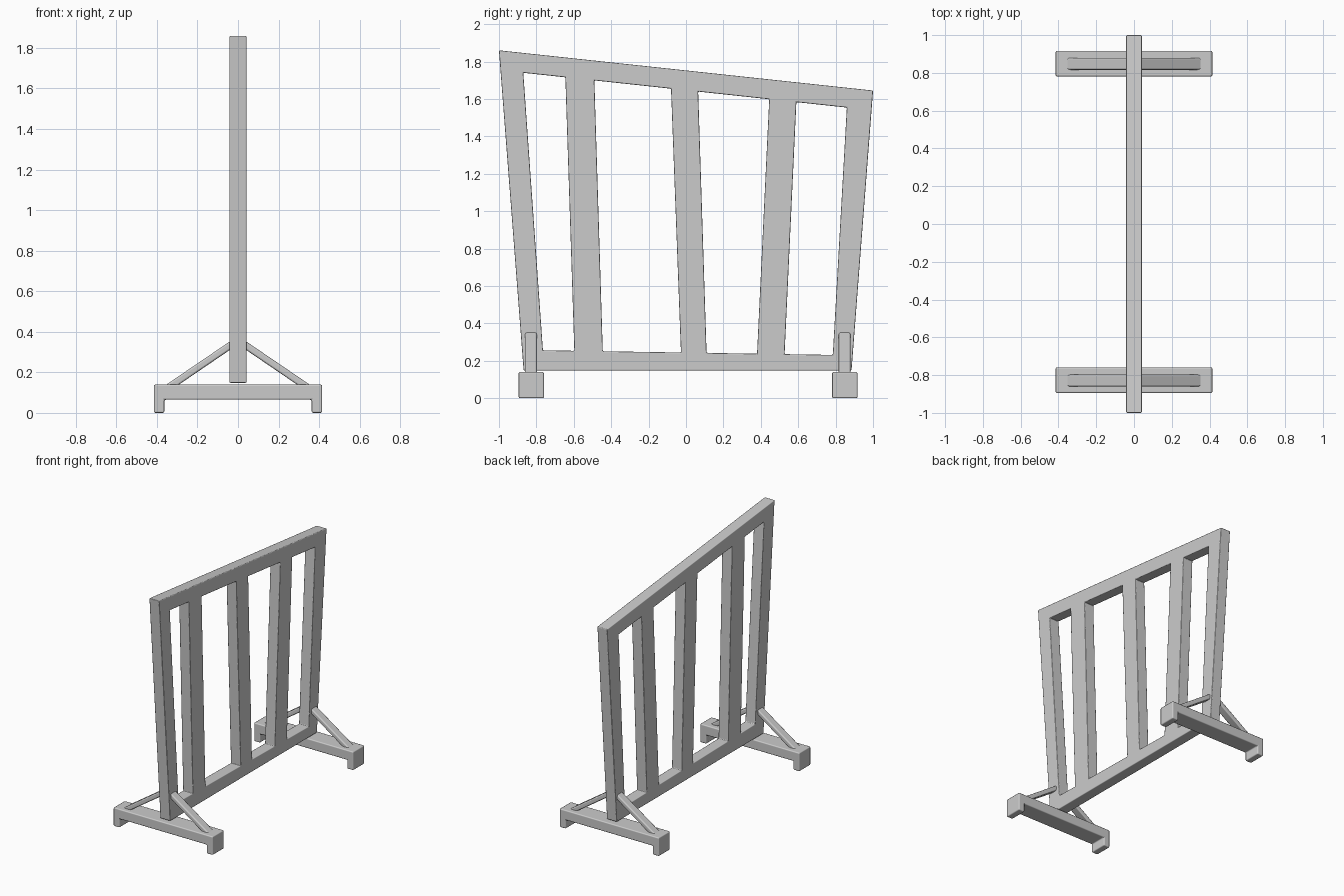
import bpy, bmesh

if "Cube" in bpy.data.objects:
    bpy.data.objects.remove(bpy.data.objects["Cube"])


def slab(name, pts, faces, to3d, half, bevel, mirror=False):
    """Extrude flat faces by +-half and soften the edges."""
    bm = bmesh.new()
    vs = [bm.verts.new(to3d(a, b, -half)) for a, b in pts]
    fs = [bm.faces.new([vs[i] for i in f]) for f in faces]
    ext = bmesh.ops.extrude_face_region(bm, geom=fs, use_keep_orig=True)["geom"]
    shift = to3d(0, 0, half) - to3d(0, 0, -half)
    bmesh.ops.translate(bm, vec=shift, verts=[g for g in ext if isinstance(g, bmesh.types.BMVert)])
    bmesh.ops.delete(bm, geom=[v for v in bm.verts if not v.link_faces], context='VERTS')
    bmesh.ops.recalc_face_normals(bm, faces=bm.faces)
    me = bpy.data.meshes.new(name)
    bm.to_mesh(me)
    bm.free()
    ob = bpy.data.objects.new(name, me)
    bpy.context.collection.objects.link(ob)
    me.polygons.foreach_set("use_smooth", [True] * len(me.polygons))
    b = ob.modifiers.new("bevel", 'BEVEL')
    b.width, b.segments, b.harden_normals = bevel, 2, True
    b.limit_method, b.angle_limit = 'ANGLE', 0.6
    if mirror:
        ob.modifiers.new("mirror", 'MIRROR')
    return ob


from mathutils import Vector

# Slatted panel: grid of 4 rows x 10 columns, leaving four tapered openings
def lerp(a, b, t):
    return a + (b - a) * t

def top(y):
    return lerp(1.86, 1.645, (y + 1) / 2)

hole_top = [-0.87, -0.645, -0.49, -0.08, 0.065, 0.445, 0.59, 0.86]
hole_bot = [-0.765, -0.597, -0.445, -0.027, 0.11, 0.38, 0.527, 0.785]
side = lambda y0, y1, z, zt: lerp(y0, y1, (zt - z) / (zt - 0.148))
row0 = [(y, top(y)) for y in [-1] + hole_top + [1]]
row1 = [(y, top(y) - 0.106) for y in hole_top]
row1 = [(side(-1, -0.868, 1.75, 1.86), 1.75)] + row1 + [(side(1, 0.885, 1.55, 1.645), 1.55)]
row2 = [(y, 0.244 - 0.016 * y) for y in hole_bot]
row2 = [(side(-1, -0.868, 0.255, 1.86), 0.255)] + row2 + [(side(1, 0.885, 0.23, 1.645), 0.23)]
row3 = [(y, 0.148) for y in [-0.868] + hole_bot + [0.885]]
cells = [(r * 10 + c, r * 10 + c + 1, r * 10 + c + 11, r * 10 + c + 10)
         for r in range(3) for c in range(9) if r != 1 or c % 2 == 0]
slab("slatted_panel", row0 + row1 + row2 + row3, cells,
     lambda y, z, d: Vector((d, y, z)), 0.042, 0.006)

# Feet and diagonal struts at both ends
foot = [(-0.415, 0), (-0.363, 0), (-0.363, 0.065), (0.363, 0.065),
        (0.363, 0), (0.415, 0), (0.415, 0.14), (-0.415, 0.14)]
strut = [(0.02, 0.366), (0.02, 0.324), (0.32, 0.12), (0.382, 0.12)]
for end, fy, sy in (("front", -0.827, -0.829), ("back", 0.849, 0.848)):
    slab(end + "_foot", foot, [range(8)],
         lambda x, z, d: Vector((x, fy + d, z)), 0.068, 0.008)
    slab(end + "_struts", strut, [range(4)],
         lambda x, z, d: Vector((x, sy + d, z)), 0.032, 0.01, True)
